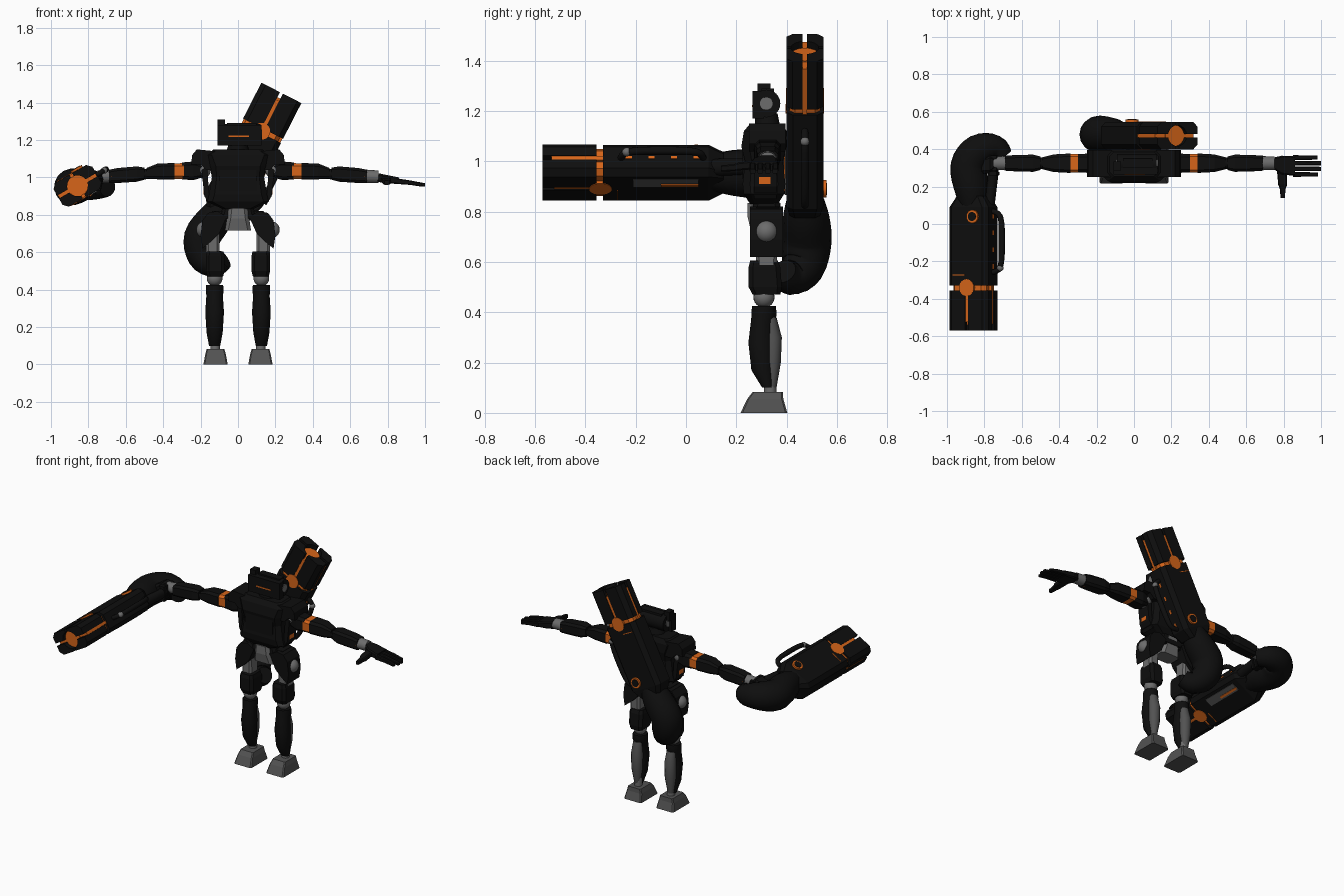
import bpy, bmesh, math
from mathutils import Matrix, Vector

if "Cube" in bpy.data.objects:
    bpy.data.objects.remove(bpy.data.objects["Cube"])

def material(name, rgb):
    m = bpy.data.materials.new(name)
    m.diffuse_color = (*rgb, 1)
    m.use_nodes = True
    m.node_tree.nodes["Principled BSDF"].inputs["Base Color"].default_value = m.diffuse_color
    return m

BLACK = material("armour black", (0.0045, 0.0045, 0.0045))
ORANGE = material("signal orange", (0.68, 0.13, 0.01))
GREY = material("dark grey", (0.085, 0.085, 0.085))
STEEL = material("joint grey", (0.15, 0.15, 0.15))
FRAME = Matrix.Identity(4)      # placement applied to every new part

def finish(name, bm, mat, smooth=False):
    bmesh.ops.recalc_face_normals(bm, faces=bm.faces)
    me = bpy.data.meshes.new(name)
    bm.to_mesh(me)
    bm.free()
    me.materials.append(mat)
    ob = bpy.data.objects.new(name, me)
    bpy.context.collection.objects.link(ob)
    ob.matrix_world = FRAME
    if smooth:
        bpy.ops.object.select_all(action='DESELECT')
        ob.select_set(True)
        bpy.context.view_layer.objects.active = ob
        bpy.ops.object.shade_smooth_by_angle(angle=math.radians(40))
    return ob

def outline(ra, rb, sides, chamfer):
    """Round outline, or a chamfered rectangle when sides is 0."""
    if sides:
        return [(ra * math.cos(2 * math.pi * i / sides), rb * math.sin(2 * math.pi * i / sides))
                for i in range(sides)]
    c = chamfer * min(ra, rb)
    return [(ra, -rb + c), (ra, rb - c), (ra - c, rb), (-ra + c, rb),
            (-ra, rb - c), (-ra, -rb + c), (-ra + c, -rb), (ra - c, -rb)]

def loft(name, mat, axis, sections, sides=0, chamfer=0.35):
    """Sections are (position, centre a, centre b, half a, half b)."""
    place = {'X': lambda a, b, t: (t, a, b), 'Y': lambda a, b, t: (a, t, b),
             'Z': lambda a, b, t: (a, b, t)}[axis]
    bm = bmesh.new()
    rings = [[bm.verts.new(place(ca + a, cb + b, t)) for a, b in outline(ra, rb, sides, chamfer)]
             for t, ca, cb, ra, rb in sections]
    n = len(rings[0])
    for r, q in zip(rings, rings[1:]):
        for i in range(n):
            bm.faces.new((r[i], r[(i + 1) % n], q[(i + 1) % n], q[i]))
    bm.faces.new(rings[0])
    bm.faces.new(rings[-1])
    return finish(name, bm, mat, sides > 8)

def box(name, mat, x0, x1, y0, y1, z0, z1):
    bm = bmesh.new()
    bmesh.ops.create_cube(bm, size=1)
    for v in bm.verts:
        v.co = ((x0 + x1) / 2 + v.co.x * (x1 - x0), (y0 + y1) / 2 + v.co.y * (y1 - y0),
                (z0 + z1) / 2 + v.co.z * (z1 - z0))
    return finish(name, bm, mat)

def ball(name, mat, centre, r):
    bm = bmesh.new()
    bmesh.ops.create_uvsphere(bm, u_segments=20, v_segments=12, radius=r,
                              matrix=Matrix.Translation(centre))
    return finish(name, bm, mat, True)

def prism(name, mat, pts, t0, t1, axis='Z'):
    """Extruded polygon; axis Y takes points as x, z."""
    bm = bmesh.new()
    put = (lambda p, t: (p[0], p[1], t)) if axis == 'Z' else (lambda p, t: (p[0], t, p[1]))
    a = [bm.verts.new(put(p, t0)) for p in pts]
    b = [bm.verts.new(put(p, t1)) for p in pts]
    bm.faces.new(a)
    bm.faces.new(b)
    for i in range(len(a)):
        j = (i + 1) % len(a)
        bm.faces.new((a[i], a[j], b[j], b[i]))
    return finish(name, bm, mat)

def tube(name, mat, path, sides=16):
    """Swept round tube through (x, y, z, radius) points, smoothed as a spline."""
    P = [Vector(p) for p in path]
    pts = []
    for i in range(len(P) - 1):
        p0, p1, p2, p3 = P[max(i - 1, 0)], P[i], P[i + 1], P[min(i + 2, len(P) - 1)]
        for k in range(4):
            t = k / 4
            pts.append(0.5 * (2 * p1 + (p2 - p0) * t + (2 * p0 - 5 * p1 + 4 * p2 - p3) * t * t
                              + (3 * p1 - p0 - 3 * p2 + p3) * t ** 3))
    pts.append(P[-1])
    bm = bmesh.new()
    rings = []
    for i, p in enumerate(pts):
        d = (pts[min(i + 1, len(pts) - 1)] - pts[max(i - 1, 0)]).to_3d().normalized()
        side = Vector((0, 1, 0)).cross(d).normalized()
        up = d.cross(side)
        rings.append([bm.verts.new(p.to_3d() + p[3] * (side * math.cos(2 * math.pi * k / sides)
                      + up * math.sin(2 * math.pi * k / sides))) for k in range(sides)])
    for r, q in zip(rings, rings[1:]):
        for i in range(sides):
            bm.faces.new((r[i], r[(i + 1) % sides], q[(i + 1) % sides], q[i]))
    bm.faces.new(rings[0])
    bm.faces.new(rings[-1])
    return finish(name, bm, mat, True)

# Cannon: local x = width, y = thickness, z = forward, muzzle at z = 0
def cannon(tag):
    W, T, G, R = 0.12, 0.0735, 0.009, 0.056
    arc = [(math.sqrt(R * R - G * G), G)] + [
        (R * math.cos(a), R * math.sin(a)) for a in (0.4, 0.8, 1.2)] + [(G, math.sqrt(R * R - G * G))]
    quad = arc + [(G, T), (W - 0.025, T), (W, T - 0.025), (W, G)]
    for sx in (-1, 1):
        for sy in (-1, 1):
            prism(tag + "_muzzle_quarter", BLACK, [(x * sx, y * sy) for x, y in quad], -0.215, 0)
    loft(tag + "_muzzle_disc", ORANGE, 'Z', [(-0.21, 0, 0, R, R), (-0.03, 0, 0, R, R)], 28)
    box(tag + "_wide_fin", ORANGE, -W + .004, W - .004, -G, G, -0.24, -0.035)
    box(tag + "_thin_fin", ORANGE, -G, G, -T + .003, T - .003, -0.24, -0.045)
    loft(tag + "_groove_core", ORANGE, 'Z', [(-0.25, 0, 0, W - .018, T - .012),
                                             (-0.21, 0, 0, W - .018, T - .012)])
    loft(tag + "_receiver", BLACK, 'Z', [(-0.72, 0, 0, .08, .06), (-0.66, 0, 0, W, T),
                                         (-0.24, 0, 0, W, T)])
    for s in (-1, 1):   # round badges across the groove
        loft(tag + "_badge", ORANGE, 'Y', [(s * (T - .01), 0, -.23, .045, .045),
                                           (s * (T + .002), 0, -.23, .045, .045)], 24)
        box(tag + "_thin_stripe", ORANGE, -.085, -.01, s * T - .003, s * T + .003, -.30, -.295)
    for k in range(4):
        z = -0.33 - 0.09 * k
        box(tag + "_side_dash", ORANGE, W - .004, W + .002, -.006, .006, z - .025, z)
    loft(tag + "_ring", ORANGE, 'Y', [(T - .005, .04, -.61, .035, .035), (T + .012, .04, -.61, .035, .035)], 24)
    loft(tag + "_ring_centre", BLACK, 'Y', [(T, .04, -.61, .024, .024), (T + .015, .04, -.61, .024, .024)], 24)
    box(tag + "_feed_plate", GREY, .02, .075, -T - .005, -T + .005, -.62, -.36)
    box(tag + "_feed_mark", ORANGE, .03, .045, -T - .009, -T, -.62, -.47)
    # carrying handle on the side
    tube(tag + "_handle", BLACK, [(.11, .0, -.31, .014), (.165, .0, -.34, .015), (.175, 0, -.48, .017),
                                  (.165, .0, -.61, .015), (.11, .0, -.64, .014)], 10)
    ball(tag + "_handle_joint", STEEL, (.165, 0, -.335), .018)
    # curved rear stock
    tube(tag + "_stock", BLACK, [(0, 0, -.66, .07), (-.01, .005, -.76, .092), (-.025, .008, -.88, .098),
                                 (.03, -.01, -.965, .088), (.10, -.06, -.975, .07), (.135, -.085, -.93, .052)])

def pose(u, v, origin):
    u, v = Vector(u).normalized(), Vector(v).normalized()
    m = Matrix((u, v, u.cross(v))).transposed().to_4x4()
    m.translation = origin
    return m

c, s = math.cos(math.radians(30)), math.sin(math.radians(30))
FRAME = pose((c, 0, s), (-s, 0, c), (-.858, -.57, .955))
cannon("held_cannon")
FRAME = pose((.89, 0, -.455), (0, 1, 0), (.232, .4725, 1.452))
cannon("back_cannon")
FRAME = Matrix.Identity(4)

# Torso
loft("torso", BLACK, 'Z', [(.83, 0, .31, .08, .055), (.87, 0, .31, .165, .08), (.91, 0, .31, .155, .085),
                           (1.0, 0, .31, .14, .075), (1.06, 0, .31, .15, .09), (1.12, 0, .315, .17, .085),
                           (1.15, 0, .32, .13, .065)])
loft("waist", BLACK, 'Z', [(.78, 0, .32, .10, .06), (.85, 0, .32, .08, .05)])
loft("neck", BLACK, 'Z', [(1.12, 0, .325, .07, .055), (1.19, 0, .32, .045, .045)], 14)
loft("pelvis", STEEL, 'Z', [(.715, 0, .31, .07, .05), (.78, 0, .31, .06, .065), (.835, 0, .31, .05, .065)])
prism("hip_bridge", BLACK, [(-.14, .82), (-.10, .77), (.10, .77), (.14, .82)], .28, .37, 'Y')
box("chest_plate", BLACK, -.10, .10, .225, .30, .93, 1.07)

# Head
loft("head_drum", BLACK, 'X', [(-.09, .32, 1.23, .055, .055), (.12, .32, 1.23, .055, .055)], 24)
loft("head_cap", STEEL, 'X', [(-.095, .32, 1.23, .026, .026), (.128, .32, 1.23, .026, .026)], 20)
box("visor", BLACK, -.11, .125, .265, .31, 1.17, 1.28)
box("visor_stripe", ORANGE, -.05, .06, .262, .27, 1.216, 1.224)
box("antenna", BLACK, -.11, -.07, .285, .335, 1.25, 1.31)
box("crest", BLACK, -.06, .10, .30, .35, 1.26, 1.29)

for m in (-1, 1):
    # Arm
    def X(sections):
        return [(m * t, a, b, ra, rb) for t, a, b, ra, rb in sections]
    prism("shoulder_guard", BLACK, [(m * x, z) for x, z in
          ((.12, 1.14), (.22, 1.15), (.245, 1.12), (.25, 1.07), (.20, 1.07), (.17, 1.04), (.12, 1.04))], .25, .395, 'Y')
    ball("shoulder_joint", STEEL, (m * .19, .325, 1.04), .045)
    prism("rib_strut", BLACK, [(m * x, z) for x, z in
          ((.165, 1.06), (.195, 1.04), (.18, .90), (.15, .85), (.13, .87), (.155, .92))], .27, .36, 'Y')
    box("rib_mark", ORANGE, m * .176, m * .184, .29, .335, .91, .945)
    loft("upper_arm_root", BLACK, 'X', X([(.19, .325, 1.035, .04, .035), (.24, .325, 1.035, .052, .05),
                                          (.30, .325, 1.035, .048, .045)]))
    loft("arm_band", ORANGE, 'X', X([(.29, .325, 1.035, .05, .042), (.342, .325, 1.033, .05, .041)]))
    loft("upper_arm", BLACK, 'X', X([(.34, .325, 1.033, .052, .044), (.43, .325, 1.032, .047, .042),
                                     (.49, .325, 1.022, .032, .028)]))
    loft("elbow", BLACK, 'X', X([(.47, .325, 1.02, .03, .028), (.53, .325, 1.015, .03, .028)]), 12)
    loft("forearm", BLACK, 'X', X([(.50, .325, 1.02, .036, .032), (.54, .325, 1.018, .046, .041),
                                   (.645, .325, 1.01, .043, .04), (.69, .325, 1.005, .04, .036)]))
    loft("wrist_cuff", STEEL, 'X', X([(.68, .325, 1.006, .038, .036), (.75, .325, 1.003, .036, .034)]), 16)
    loft("wrist_ring", ORANGE, 'X', X([(.674, .325, 1.006, .041, .037), (.68, .325, 1.006, .041, .037)]), 16)

    # Leg
    loft("foot", GREY, 'Z', [(0, m * .12, .31, .065, .093), (.055, m * .12, .315, .055, .072),
                             (.083, m * .12, .325, .047, .06)], 0, .12)
    loft("ankle", STEEL, 'Z', [(.07, m * .122, .335, .025, .025), (.14, m * .122, .335, .025, .025)], 12)
    loft("shin", BLACK, 'Z', [(.10, m * .125, .325, .030, .022), (.17, m * .125, .305, .043, .045),
                              (.28, m * .125, .298, .050, .05), (.37, m * .125, .305, .044, .046),
                              (.385, m * .125, .31, .047, .05), (.425, m * .125, .31, .046, .048)], 12)
    loft("calf", GREY, 'Z', [(.10, m * .125, .34, .02, .02), (.20, m * .125, .345, .036, .032),
                             (.30, m * .125, .345, .038, .036), (.38, m * .125, .335, .03, .025)], 12)
    ball("knee", STEEL, (m * .125, .31, .46), .042)
    loft("thigh_armour", BLACK, 'Z', [(.47, m * .122, .32, .042, .055), (.50, m * .122, .315, .05, .066),
                                      (.58, m * .122, .312, .05, .063), (.605, m * .122, .31, .044, .055)])
    loft("thigh_link", STEEL, 'Z', [(.58, m * .135, .32, .035, .04), (.72, m * .135, .32, .035, .045)])
    prism("hip_armour", BLACK, [(m * x, z) for x, z in
          ((.06, .79), (.11, .82), (.16, .81), (.19, .77), (.2, .69), (.19, .62), (.14, .66), (.10, .70))], .255, .385, 'Y')
    ball("hip_joint", STEEL, (m * .178, .32, .72), .045)

# Open hand
loft("open_palm", BLACK, 'X', [(.745, .325, 1.0, .03, .024), (.79, .315, .992, .05, .022), (.86, .31, .982, .053, .018)])
for i in range(4):
    y, end = .265 + .03 * i, (.985, 1.0, 1.0, .98)[i]
    loft("finger", BLACK, 'X', [(.85, y, .98, .013, .015), (.92, y, .972, .012, .012), (end, y, .96, .011, .009)])
loft("thumb", BLACK, 'Y', [(.14, .795, .972, .011, .012), (.19, .795, .975, .016, .014), (.21, .795, .98, .024, .016),
                           (.29, .79, .988, .026, .018)])

# Gripping hand and cannon grip
loft("closed_palm", BLACK, 'X', [(-.745, .325, 1.0, .03, .03), (-.77, .32, .99, .05, .05), (-.82, .31, .97, .04, .045)])
loft("cannon_grip", BLACK, 'Y', [(.10, -.775, .975, .03, .035), (.24, -.755, .98, .027, .032), (.36, -.755, .99, .028, .035)], 12)
for i in range(4):
    y = .27 + .028 * i
    loft("curled_finger", BLACK, 'Z', [(.93, -.755, y, .022, .012), (.99, -.74, y, .02, .012), (1.03, -.755, y, .02, .012)])
